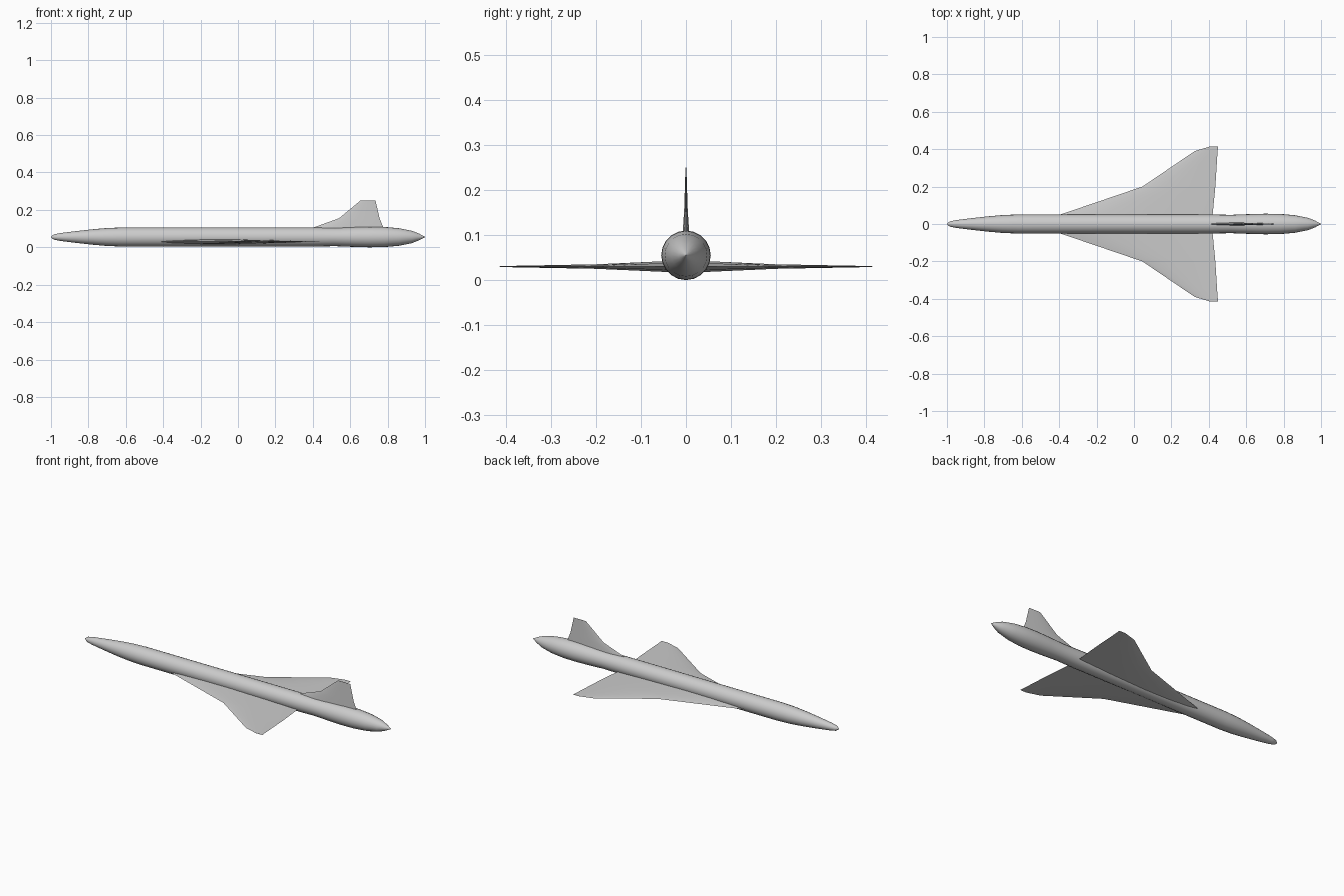
import bpy, bmesh, math

if "Cube" in bpy.data.objects:
    bpy.data.objects.remove(bpy.data.objects["Cube"])

# Single light grey skin
grey = bpy.data.materials.new("light_grey")
grey.use_nodes = True
grey.diffuse_color = (0.6, 0.6, 0.6, 1)
grey.node_tree.nodes["Principled BSDF"].inputs["Base Color"].default_value = (0.6, 0.6, 0.6, 1)

AXIS_Z = 0.055
WING_Z = 0.03


def loft(name, sections, angle):
    """Skin closed rings of points, capping both ends."""
    bm = bmesh.new()
    rings = [[bm.verts.new(p) for p in ring] for ring in sections]
    for a, b in zip(rings, rings[1:]):
        n = len(a)
        for i in range(n):
            j = (i + 1) % n
            bm.faces.new((a[i], a[j], b[j], b[i]))
    bm.faces.new(rings[0])
    bm.faces.new(rings[-1])
    bmesh.ops.recalc_face_normals(bm, faces=bm.faces)
    mesh = bpy.data.meshes.new(name)
    bm.to_mesh(mesh)
    bm.free()
    mesh.materials.append(grey)
    obj = bpy.data.objects.new(name, mesh)
    bpy.context.collection.objects.link(obj)
    bpy.ops.object.select_all(action="DESELECT")
    obj.select_set(True)
    bpy.context.view_layer.objects.active = obj
    bpy.ops.object.shade_smooth_by_angle(angle=math.radians(angle))
    return obj


def airfoil(front, back, half):
    """Closed thin profile as (x, offset) pairs, pointed at both ends."""
    shape = [(0, 0), (0.08, 0.5), (0.25, 0.9), (0.45, 1), (0.75, 0.6), (1, 0)]
    upper = [(front + (back - front) * t, half * h) for t, h in shape]
    return upper + [(x, -o) for x, o in upper[-2:0:-1]]


# Fuselage: round sections along x
profile = [(-1, 0.002), (-0.985, 0.014), (-0.95, 0.021), (-0.87, 0.031),
           (-0.78, 0.041), (-0.7, 0.048), (-0.62, 0.051), (0.4, 0.051),
           (0.52, 0.049), (0.62, 0.053), (0.7, 0.055), (0.78, 0.054),
           (0.86, 0.047), (0.93, 0.033), (0.97, 0.017), (1, 0.001)]
SIDES = 20
loft("fuselage", [[(x, r * math.cos(math.tau * i / SIDES),
                    AXIS_Z + r * math.sin(math.tau * i / SIDES))
                   for i in range(SIDES)] for x, r in profile], 40)

# Cranked delta wings: span, leading x, trailing x, half thickness
wing = [(0, -0.5, 0.415, 0.013), (0.045, -0.41, 0.42, 0.012),
        (0.2, 0.045, 0.435, 0.005), (0.39, 0.325, 0.447, 0.0015),
        (0.414, 0.405, 0.45, 0.0006)]
for side, label in ((1, "right"), (-1, "left")):
    loft(label + "_wing", [[(x, side * y, WING_Z + o) for x, o in airfoil(a, b, h)]
                           for y, a, b, h in wing], 30)

# Swept tail fin: height, leading x, trailing x, half thickness
fin = [(0.08, 0.33, 0.785, 0.008), (0.11, 0.415, 0.775, 0.007),
       (0.155, 0.54, 0.757, 0.004), (0.25, 0.655, 0.735, 0.001)]
loft("tail_fin", [[(x, o, z) for x, o in airfoil(a, b, h)]
                  for z, a, b, h in fin], 30)
